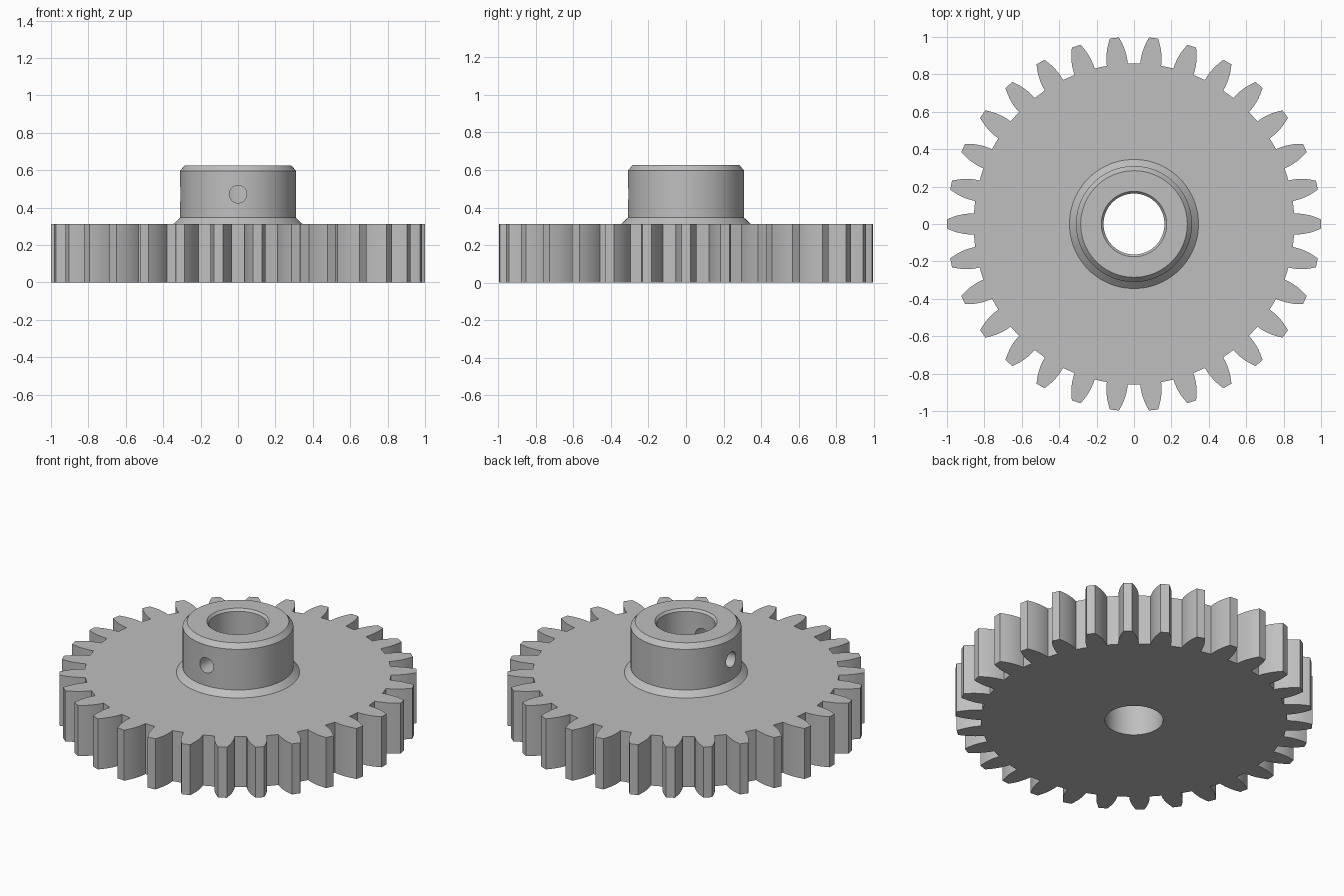
import bpy, bmesh, math
from mathutils import Matrix, Vector

cube = bpy.data.objects.get("Cube")
if cube:
    bpy.data.objects.remove(cube, do_unlink=True)

TEETH = 30
PLATE_TOP = 0.3125
BORE = 0.163
SEGMENTS = 96

steel = bpy.data.materials.new("grey_steel")
steel.use_nodes = True
grey = (0.52, 0.52, 0.52, 1)
steel.diffuse_color = grey
steel.node_tree.nodes["Principled BSDF"].inputs["Base Color"].default_value = grey


def make_object(name, bm):
    bmesh.ops.recalc_face_normals(bm, faces=bm.faces)
    mesh = bpy.data.meshes.new(name)
    bm.to_mesh(mesh)
    bm.free()
    obj = bpy.data.objects.new(name, mesh)
    bpy.context.collection.objects.link(obj)
    mesh.materials.append(steel)
    return obj


def select_only(obj):
    bpy.ops.object.select_all(action='DESELECT')
    obj.select_set(True)
    bpy.context.view_layer.objects.active = obj


def polar(radius, angle, z=0):
    return Vector((radius * math.cos(angle), radius * math.sin(angle), z))


def add_loop(bm, points):
    verts = [bm.verts.new(p) for p in points]
    return [bm.edges.new((v, verts[i - 1])) for i, v in enumerate(verts)]


# Toothed plate: flank as radius and half angle in degrees, from root to tip
flank = [(0.858, 3.75), (0.88, 3.65), (0.905, 3.4), (0.925, 3.1),
         (0.945, 2.75), (0.965, 2.3), (0.985, 1.8), (1.0, 1.4)]
tooth = [(r, -a) for r, a in flank] + [(r, a) for r, a in reversed(flank)]
outline = [polar(r, math.radians(a + 360 / TEETH * i))
           for i in range(TEETH) for r, a in tooth]
bore_ring = [polar(BORE, math.tau * i / SEGMENTS) for i in range(SEGMENTS)]

bm = bmesh.new()
edges = add_loop(bm, outline) + add_loop(bm, bore_ring)
bmesh.ops.triangle_fill(bm, use_beauty=True, edges=edges, normal=(0, 0, 1))
lifted = bmesh.ops.extrude_face_region(bm, geom=bm.faces[:], use_keep_orig=True)
top_verts = [g for g in lifted["geom"] if isinstance(g, bmesh.types.BMVert)]
bmesh.ops.translate(bm, verts=top_verts, vec=(0, 0, PLATE_TOP))
gear_plate = make_object("gear_plate", bm)

# Hub: closed profile of radius and height, turned about z
profile = [(BORE, PLATE_TOP), (0.345, PLATE_TOP), (0.31, 0.346), (0.31, 0.597),
           (0.285, 0.626), (0.175, 0.626), (BORE, 0.612)]
bm = bmesh.new()
rings = [[bm.verts.new(polar(r, math.tau * i / SEGMENTS, z)) for r, z in profile]
         for i in range(SEGMENTS)]
for i, ring in enumerate(rings):
    before = rings[i - 1]
    for j in range(len(profile)):
        bm.faces.new((before[j - 1], ring[j - 1], ring[j], before[j]))
hub = make_object("hub", bm)

# Set screw holes through the front and right walls of the hub
for name, direction in (("front", Vector((0, -1, 0))), ("right", Vector((-1, 0, 0)))):
    turn = direction.to_track_quat('Z', 'Y').to_matrix().to_4x4()
    place = Matrix.Translation(direction * 0.25 + Vector((0, 0, 0.472)))
    bm = bmesh.new()
    bmesh.ops.create_cone(bm, cap_ends=True, segments=32, radius1=0.047,
                          radius2=0.047, depth=0.4, matrix=place @ turn)
    cutter = make_object(name + "_screw_hole_cutter", bm)
    cutter.hide_render = True
    cut = hub.modifiers.new(name + "_screw_hole", 'BOOLEAN')
    cut.operation = 'DIFFERENCE'
    cut.solver = 'EXACT'
    cut.object = cutter
    select_only(hub)
    bpy.ops.object.modifier_apply(modifier=cut.name)
    bpy.data.objects.remove(cutter, do_unlink=True)

# Smooth curved walls, keep edges crisp
for obj in (gear_plate, hub):
    select_only(obj)
    bpy.ops.object.shade_smooth_by_angle(angle=math.radians(25))
